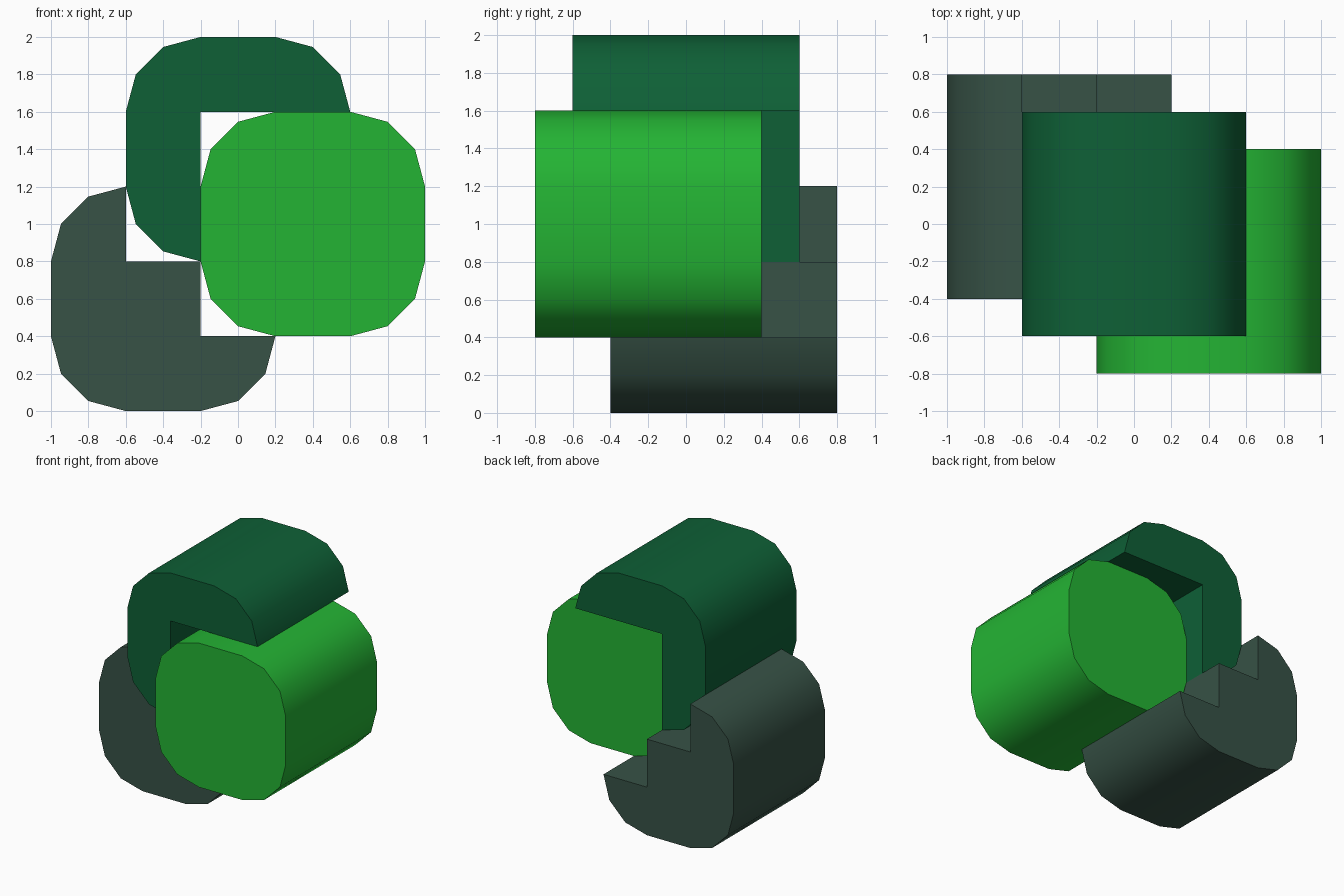
import bpy
import bmesh
from math import sin, cos, radians

HALF = 0.6      # half width of every block
RADIUS = 0.4    # corner rounding
STEPS = 3       # segments per rounded corner


def make_material(name, rgb):
    mat = bpy.data.materials.new(name)
    mat.use_nodes = True
    mat.diffuse_color = (*rgb, 1)
    mat.node_tree.nodes["Principled BSDF"].inputs["Base Color"].default_value = (*rgb, 1)
    return mat


def rounded_square(cx, cz, corner=(), replaced=None):
    """Counter-clockwise outline; one corner may be swapped for notch points."""
    points = []
    inner = HALF - RADIUS
    for i, (sx, sz) in enumerate([(1, 1), (-1, 1), (-1, -1), (1, -1)]):
        if i == replaced:
            points += corner
            continue
        for k in range(STEPS + 1):
            a = radians(90 * (i + k / STEPS))
            points.append((cx + sx * inner + RADIUS * cos(a),
                           cz + sz * inner + RADIUS * sin(a)))
    return points


def extrude_block(name, outline, front, mat):
    bm = bmesh.new()
    face = bm.faces.new([bm.verts.new((x, front, z)) for x, z in outline])
    result = bmesh.ops.extrude_face_region(bm, geom=[face], use_keep_orig=True)
    moved = [v for v in result["geom"] if isinstance(v, bmesh.types.BMVert)]
    bmesh.ops.translate(bm, verts=moved, vec=(0, 2 * HALF, 0))
    bmesh.ops.recalc_face_normals(bm, faces=bm.faces)
    mesh = bpy.data.meshes.new(name)
    bm.to_mesh(mesh)
    bm.free()
    mesh.materials.append(mat)
    obj = bpy.data.objects.new(name, mesh)
    bpy.context.collection.objects.link(obj)
    bpy.ops.object.select_all(action='DESELECT')
    obj.select_set(True)
    bpy.context.view_layer.objects.active = obj
    bpy.ops.object.shade_smooth_by_angle(angle=radians(40))


cube = bpy.data.objects.get("Cube")
if cube:
    bpy.data.objects.remove(cube, do_unlink=True)

bright_green = make_material("bright green", (0.0176, 0.456, 0.0343))
dark_green = make_material("dark green", (0.0044, 0.117, 0.0369))
grey_green = make_material("grey green", (0.038, 0.0844, 0.0612))

# Full rounded block at the front
extrude_block("front_block", rounded_square(0.4, 1.0), -0.8, bright_green)

# Middle block, cut away at the lower right
notch = [(-0.2, 0.8), (-0.2, 1.6), (0.6, 1.6)]
extrude_block("middle_block", rounded_square(0, 1.4, notch, 3), -0.6, dark_green)

# Back block, cut in two steps at the upper right
stairs = [(0.2, 0.4), (-0.2, 0.4), (-0.2, 0.8), (-0.6, 0.8), (-0.6, 1.2)]
extrude_block("back_block", rounded_square(-0.4, 0.6, stairs, 0), -0.4, grey_green)
